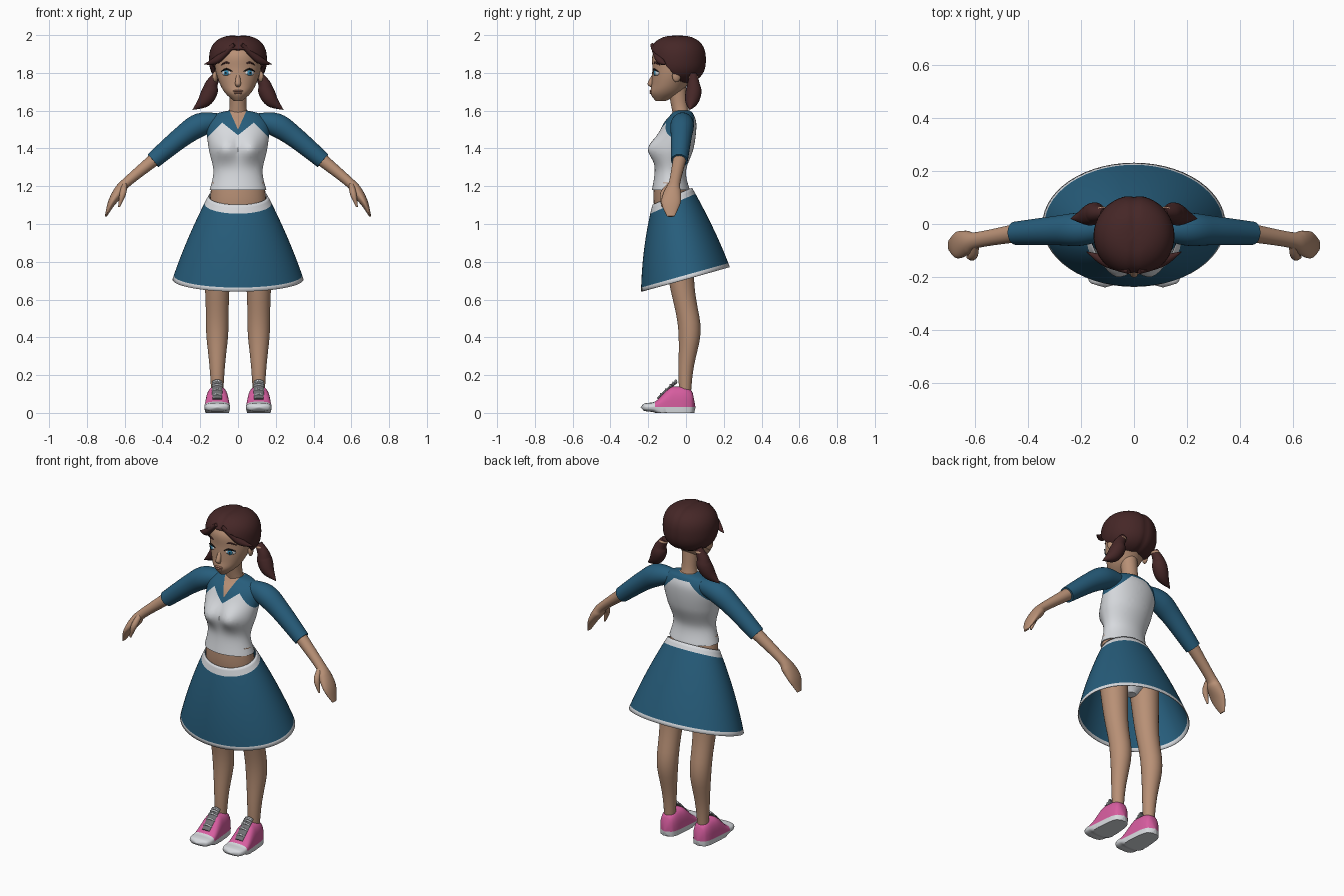
import bpy, bmesh, math
from mathutils import Vector, Matrix

if "Cube" in bpy.data.objects:
    bpy.data.objects.remove(bpy.data.objects["Cube"])


def material(name, *rgb):
    mat = bpy.data.materials.new(name)
    mat.use_nodes = True
    mat.diffuse_color = (*rgb, 1)
    shader = next(n for n in mat.node_tree.nodes if n.type == 'BSDF_PRINCIPLED')
    shader.inputs["Base Color"].default_value = (*rgb, 1)
    return mat


skin = material("skin", .48, .28, .18)
hair = material("dark_red_hair", .06, .02, .02)
blue = material("blue_cloth", .02, .11, .2)
white = material("white_cloth", .68, .7, .73)
pink = material("pink_canvas", .68, .11, .35)
iris_blue = material("iris_blue", .03, .22, .38)
black = material("lash_black", .01, .01, .01)
lip = material("lips", .42, .2, .14)
grey = material("tongue_grey", .16, .16, .17)
made = []


def finish(name, bm, mats, mirror=False, thickness=0):
    mesh = bpy.data.meshes.new(name)
    bm.to_mesh(mesh)
    bm.free()
    for mat in mats:
        mesh.materials.append(mat)
    ob = bpy.data.objects.new(name, mesh)
    bpy.context.scene.collection.objects.link(ob)
    if thickness:
        ob.modifiers.new("thickness", 'SOLIDIFY').thickness = thickness
    if mirror:
        ob.modifiers.new("mirror", 'MIRROR').use_mirror_merge = False
    made.append(ob)


def spline(keys, steps):
    """Smooth interpolation through keys of equal length."""
    out = []
    last = len(keys) - 1
    for i in range(last):
        around = [keys[max(0, min(last, i + k))] for k in (-1, 0, 1, 2)]
        for s in range(steps):
            t = s / steps
            out.append([b + t / 2 * (c - a + t * (2 * a - 5 * b + 4 * c - d + t * (3 * b - a - 3 * c + d)))
                        for a, b, c, d in zip(*around)])
    return out + [list(keys[last])]


def loft(name, keys, mats, segs=32, steps=6, up=(0, 1, 0), flat=False, mirror=False, caps=True,
         power=1, shape=None, cuts=(), clear=(), rule=None, thickness=0):
    """Skin of elliptical rings; key = x, y, z, radius, second radius, tilt."""
    bm = bmesh.new()
    rows = spline([k if len(k) > 4 else (*k, k[3]) for k in keys], steps)
    rings = []
    for i, row in enumerate(rows):
        before, after = rows[max(i - 1, 0)], rows[min(i + 1, len(rows) - 1)]
        along = Vector((0, 0, 1)) if flat else (Vector(after[:3]) - Vector(before[:3])).normalized()
        side = Vector(up).cross(along).normalized()
        front = along.cross(side)
        ring = []
        for k in range(segs):
            angle = math.tau * k / segs
            c, s = (math.copysign(abs(w) ** power, w) for w in (math.cos(angle), math.sin(angle)))
            p = Vector(row[:3]) + side * max(row[3], .001) * c + front * max(row[4], .001) * s
            p.z += s * sum(row[5:])
            ring.append(bm.verts.new(shape(p) if shape else p))
        rings.append(ring)
    for low, high in zip(rings, rings[1:]):
        for k in range(segs):
            bm.faces.new((low[k - 1], low[k], high[k], high[k - 1]))
    if caps:
        bm.faces.new(rings[0][::-1])
        bm.faces.new(rings[-1])
    bmesh.ops.recalc_face_normals(bm, faces=bm.faces)
    for planes, remove in ((cuts, False), (clear, True)):
        for point, normal in planes:
            bmesh.ops.bisect_plane(bm, geom=bm.verts[:] + bm.edges[:] + bm.faces[:],
                                   plane_co=point, plane_no=normal, clear_inner=remove)
    if rule:
        for face in bm.faces:
            face.material_index = rule(face.calc_center_median())
    finish(name, bm, mats, mirror, thickness)


def sections(*rows):
    """Level rings from height, half width, front y and back y."""
    return [(0, (front + back) / 2, z, half, (back - front) / 2) for z, half, front, back in rows]


def along(rule, count=12):
    return [rule(i / count) for i in range(count + 1)]


def plane(point, normal):
    return Vector(point), Vector(normal)


def above(c, cut):
    return (c - cut[0]).dot(cut[1]) > 0


def bump(value, middle, width):
    return math.exp(-((value - middle) / width) ** 2)


def ball(name, loc, scale, mat, turn=0, mirror=False):
    bm = bmesh.new()
    place = Matrix.Translation(loc) @ Matrix.Rotation(turn, 4, 'Z') @ Matrix.Diagonal((*scale, 1))
    bmesh.ops.create_uvsphere(bm, u_segments=20, v_segments=12, radius=1, matrix=place)
    finish(name, bm, [mat], mirror)


# Hips and bare belly, with white briefs
leg_line = plane((0, 0, 1), (0, 0, 1))
loft("hips", sections((.87, .03, -.06, 0), (.98, .15, -.14, .05), (1.1, .15, -.17, .03), (1.22, .14, -.17, 0)),
     [white, skin], flat=True, cuts=[leg_line], rule=lambda c: int(above(c, leg_line)))

# Shirt with bust, raglan yoke and open V neck
collar = plane((0, 0, 1.57), (0, 0, 1))
dip = plane((0, 0, 1.47), (-.8, 0, 1))
raglan = plane((0, 0, 1.62), (1, 0, 1))
v_neck = plane((0, 0, 1.5), (-1, 0, .45))


def bust(p):
    if p.y < -.06:
        p.y -= .045 * bump(abs(p.x), .07, .065) * bump(p.z, 1.4, .065)
    return p


def shirt_colour(c):
    half = Vector((abs(c.x), c.y, c.z))
    is_front = c.y < -.02
    if is_front and above(half, v_neck):
        return 2
    return int(above(half, raglan) or above(half, dip if is_front else collar))


mirrored = [plane(p, (n.x * s, 0, n.z)) for p, n in (dip, raglan, v_neck) for s in (-1, 1)]
loft("shirt", sections((1.18, .15, -.18, .02), (1.28, .13, -.165, 0), (1.4, .155, -.165, .04),
                       (1.52, .165, -.125, .055), (1.58, .12, -.08, .04), (1.6, .05, -.065, .02)),
     [white, blue, skin], segs=56, steps=8, flat=True, shape=bust,
     cuts=[collar, *mirrored], rule=shirt_colour)

# Sleeves, forearms with mitten hands, thumbs
loft("sleeves", [(.09, -.015, 1.545, .04), (.2, -.02, 1.525, .062), (.3, -.025, 1.46, .055),
                 (.45, -.035, 1.335, .044)], [blue], mirror=True)
loft("forearms_and_hands", [(.42, -.03, 1.36, .036, .036), (.59, -.06, 1.22, .026, .03),
                            (.63, -.07, 1.17, .03, .045), (.67, -.08, 1.11, .02, .05),
                            (.7, -.08, 1.04, .005, .02)], [skin], mirror=True)
loft("thumbs", [(.6, -.08, 1.21, .014), (.61, -.12, 1.16, .017), (.63, -.125, 1.09, .005)],
     [skin], segs=16, mirror=True)

# Flared skirt with white waistband and hem
waist = plane((0, -.07, 1.107), (0, -.44, 1))
hem = plane((0, 0, .73), (0, -.28, 1))


def skirt_ring(t):
    return (0, -.073 + .07 * t, 1.147 - .44 * t, .157 + .23 * t - .04 * t * t,
            .105 + .18 * t - .05 * t * t, .045 + .02 * t * t)


loft("skirt", along(skirt_ring), [blue, white], segs=56, steps=2, flat=True, caps=False, thickness=.005,
     cuts=[waist, hem], rule=lambda c: int(above(c, waist) or not above(c, hem)))


# Legs tapering to the ankle, with a calf bulge
def leg_ring(t):
    z = .1 + .9 * t
    return (.11, -.005 - .045 * z * z + .032 * bump(z, .44, .17), z,
            .025 + .06 * z + .008 * bump(z, .42, .12))


loft("legs", along(leg_ring), [skin], steps=2, flat=True, mirror=True)


# Shoes with white sole and toe cap
def shoe_ring(t):
    rise = max(0, min(1, (t - .2) / .4))
    rounding = math.sqrt(1 - abs(2 * t - 1) ** 6)
    top = .055 + .085 * rise * rise * (3 - 2 * rise)
    return (.11, -.24 + .29 * t, .03, (.075 - .025 * t) * rounding, (top - .03) * rounding)


def ground(p):
    p.z = max(0, p.z)
    return p


sole = plane((0, 0, .03), (0, 0, 1))
toe = plane((0, -.165, 0), (0, 1, 0))
loft("shoes", along(shoe_ring, 20), [white, pink], steps=2, up=(0, 0, 1), mirror=True, power=.7,
     shape=ground, cuts=[sole, toe], rule=lambda c: int(above(c, sole) and above(c, toe)))
tongue = [(.11, -.15, .073, .025, .008), (.11, -.08, .14, .028, .008), (.11, -.05, .165, .025, .008)]
loft("shoe_tongues", tongue, [grey], segs=16, up=(0, 0, 1), mirror=True)
for x, y, z, half, depth in spline(tongue, 3)[1:]:
    loft("shoe_lace", [(x - half, y, z, .004), (x, y - depth / 2, z + depth, .005), (x + half, y, z, .004)],
         [white], segs=8, mirror=True)

# Neck, head and ears
loft("neck", [(0, -.02, 1.56, .055, .045), (0, -.035, 1.63, .044, .044), (0, -.05, 1.74, .05, .05)],
     [skin], flat=True)
loft("head", sections((1.65, .02, -.16, -.11), (1.69, .065, -.187, -.03), (1.74, .095, -.182, .01),
                      (1.82, .12, -.178, .07), (1.9, .115, -.175, .08), (1.97, .06, -.12, .03)),
     [skin], segs=40, flat=True)
ball("ears", (.12, -.05, 1.785), (.014, .024, .034), skin, .3, True)

# Face
loft("nose", [(0, -.166, 1.8, .008), (0, -.188, 1.745, .015), (0, -.18, 1.725, .008)],
     [skin], segs=16, flat=True)
for name, z, half in (("upper_lip", 1.704, .026), ("lower_lip", 1.693, .022)):
    ball(name, (0, -.183, z), (half, .01, .006), lip)
turn = .4
for name, ahead, scale, mat in (("eye_whites", 0, (.03, .014, .017), white),
                                ("irises", .01, (.014, .007, .015), iris_blue),
                                ("pupils", .014, (.006, .004, .007), black)):
    place = (.058 + ahead * math.sin(turn), -.155 - ahead * math.cos(turn), 1.8)
    ball(name, place, scale, mat, turn, True)
for name, z, y, mat in (("eyelashes", 1.807, 0, black), ("eyebrows", 1.842, .008, hair)):
    loft(name, [(.03, y - .174, z, .002), (.06, y - .172, z + .013, .005), (.09, y - .147, z, .002)],
         [mat], segs=8, mirror=True)


# Hair cap: a squarish dome with a parting groove and an open face
def dome_ring(t):
    u = -math.cos(math.pi * t)
    size = .153 * (1 - abs(u) ** 2.5) ** .4
    return (0, -.045, 1.87 + .13 * u, size, size)


def parting(p):
    middle = Vector((0, -.045, 1.86))
    return middle + (p - middle) * (1 - .04 * bump(p.x, 0, .015))


loft("hair_cap", along(dome_ring), [hair], segs=64, steps=2, flat=True, shape=parting, thickness=.02,
     clear=[plane((0, -.19, 1.932), (0, .74, .67))])
loft("side_locks", [(.02, -.18, 1.95, .01), (.11, -.14, 1.87, .02), (.18, -.105, 1.845, .001)],
     [hair], segs=16, mirror=True)

# Pigtails and their ties
loft("pigtails", [(.11, .04, 1.79, .02), (.14, .04, 1.74, .033), (.15, .04, 1.7, .042),
                  (.18, .03, 1.65, .035), (.24, .02, 1.605, .001)], [hair], segs=20, mirror=True)
ball("hair_ties", (.12, .04, 1.775), (.027, .027, .013), skin, mirror=True)

# Smooth shading with crisp edges
bpy.ops.object.select_all(action='DESELECT')
for ob in made:
    ob.select_set(True)
bpy.context.view_layer.objects.active = made[0]
bpy.ops.object.shade_smooth_by_angle(angle=math.radians(45))
